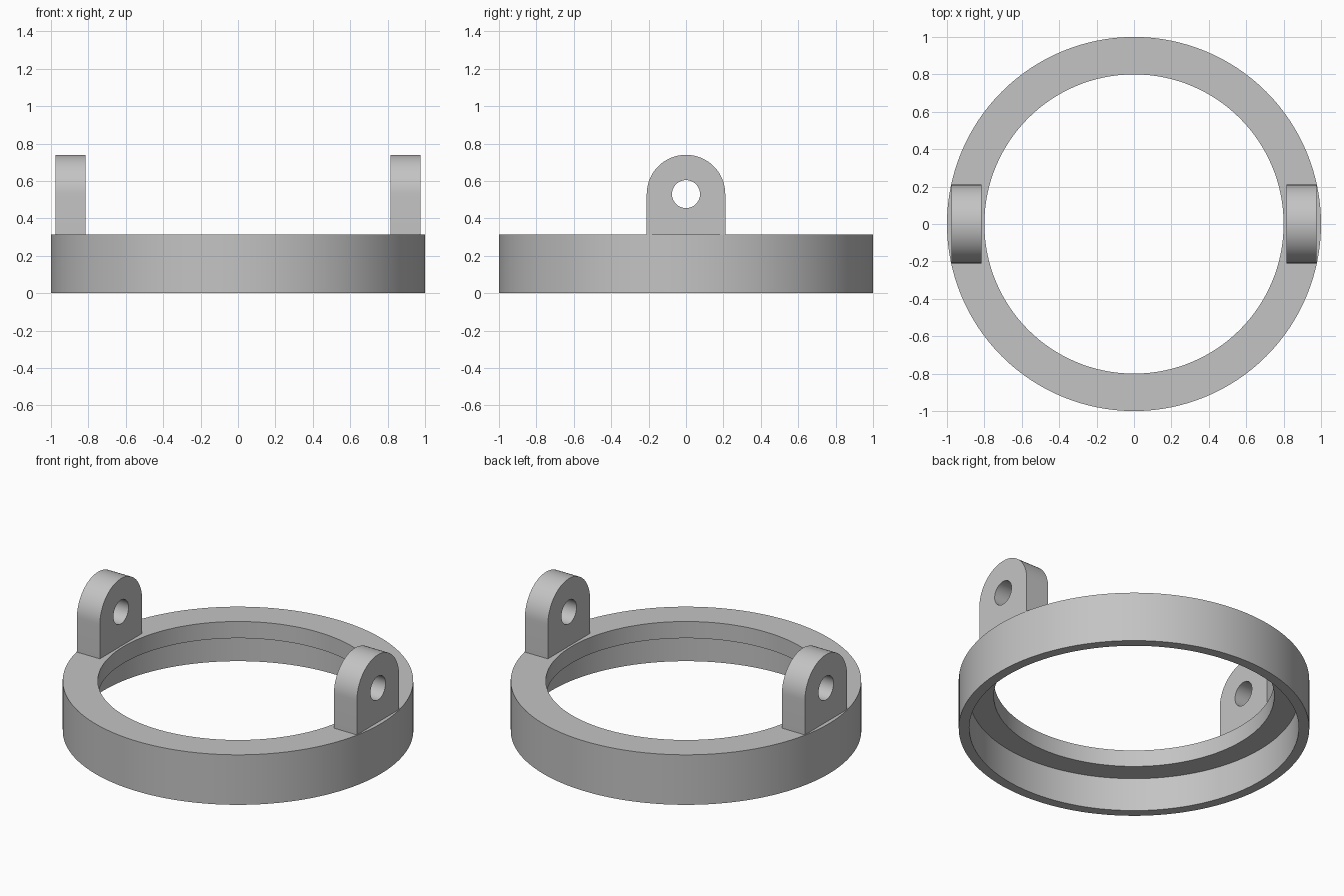
import bpy, bmesh, math
from mathutils import Matrix, Vector

if "Cube" in bpy.data.objects:
    bpy.data.objects.remove(bpy.data.objects["Cube"], do_unlink=True)

grey = bpy.data.materials.new("plain grey")
grey.use_nodes = True
grey.diffuse_color = (0.55, 0.55, 0.55, 1)
grey.node_tree.nodes["Principled BSDF"].inputs["Base Color"].default_value = grey.diffuse_color

RING_TOP = 0.315
LUG_INNER, LUG_OUTER = 0.815, 0.975
LUG_RADIUS, HOLE_RADIUS, HOLE_Z = 0.21, 0.075, 0.53


def finish(bm, name):
    """Turn a bmesh into a smooth-shaded object with sharp corners."""
    bmesh.ops.recalc_face_normals(bm, faces=bm.faces)
    mesh = bpy.data.meshes.new(name)
    bm.to_mesh(mesh)
    bm.free()
    mesh.materials.append(grey)
    obj = bpy.data.objects.new(name, mesh)
    bpy.context.collection.objects.link(obj)
    bpy.ops.object.select_all(action="DESELECT")
    obj.select_set(True)
    bpy.context.view_layer.objects.active = obj
    bpy.ops.object.shade_smooth_by_angle(angle=math.radians(30))
    return obj


def closed_loop(bm, points):
    verts = [bm.verts.new(p) for p in points]
    return [bm.edges.new((v, verts[i - 1])) for i, v in enumerate(verts)]


def arc(radius, start, end, steps):
    """Points on an arc in the YZ plane around the lug hole."""
    angles = [start + (end - start) * i / steps for i in range(steps + 1)]
    return [(LUG_INNER, radius * math.cos(a), HOLE_Z + radius * math.sin(a)) for a in angles]


# Ring: L-shaped section with a stepped bore underneath, turned around z
bm = bmesh.new()
section = [(0.94, 0), (1, 0), (1, RING_TOP), (0.8, RING_TOP), (0.8, 0.21), (0.94, 0.21)]
edges = closed_loop(bm, [(r, 0, z) for r, z in section])
bmesh.ops.spin(bm, geom=edges + bm.verts[:], cent=(0, 0, 0), axis=(0, 0, 1),
               angle=math.tau, steps=128, use_merge=True)
bmesh.ops.remove_doubles(bm, verts=bm.verts, dist=0.0001)
finish(bm, "ring")


# Lugs: round-topped plates with a cross hole, one on each side
def add_lug(name, side):
    bm = bmesh.new()
    outline = arc(LUG_RADIUS, 0, math.pi, 32)
    outline += [(LUG_INNER, -LUG_RADIUS, RING_TOP), (LUG_INNER, LUG_RADIUS, RING_TOP)]
    edges = closed_loop(bm, outline)
    edges += closed_loop(bm, arc(HOLE_RADIUS, 0, math.tau, 32)[:-1])
    bmesh.ops.triangle_fill(bm, edges=edges, use_beauty=True, normal=(1, 0, 0))
    plate = bmesh.ops.extrude_face_region(bm, geom=bm.faces[:], use_keep_orig=True)
    moved = [v for v in plate["geom"] if isinstance(v, bmesh.types.BMVert)]
    bmesh.ops.translate(bm, verts=moved, vec=Vector((LUG_OUTER - LUG_INNER, 0, 0)))
    bmesh.ops.transform(bm, matrix=Matrix.Scale(side, 4, (1, 0, 0)), verts=bm.verts)
    finish(bm, name)


add_lug("left_lug", 1)
add_lug("right_lug", -1)
